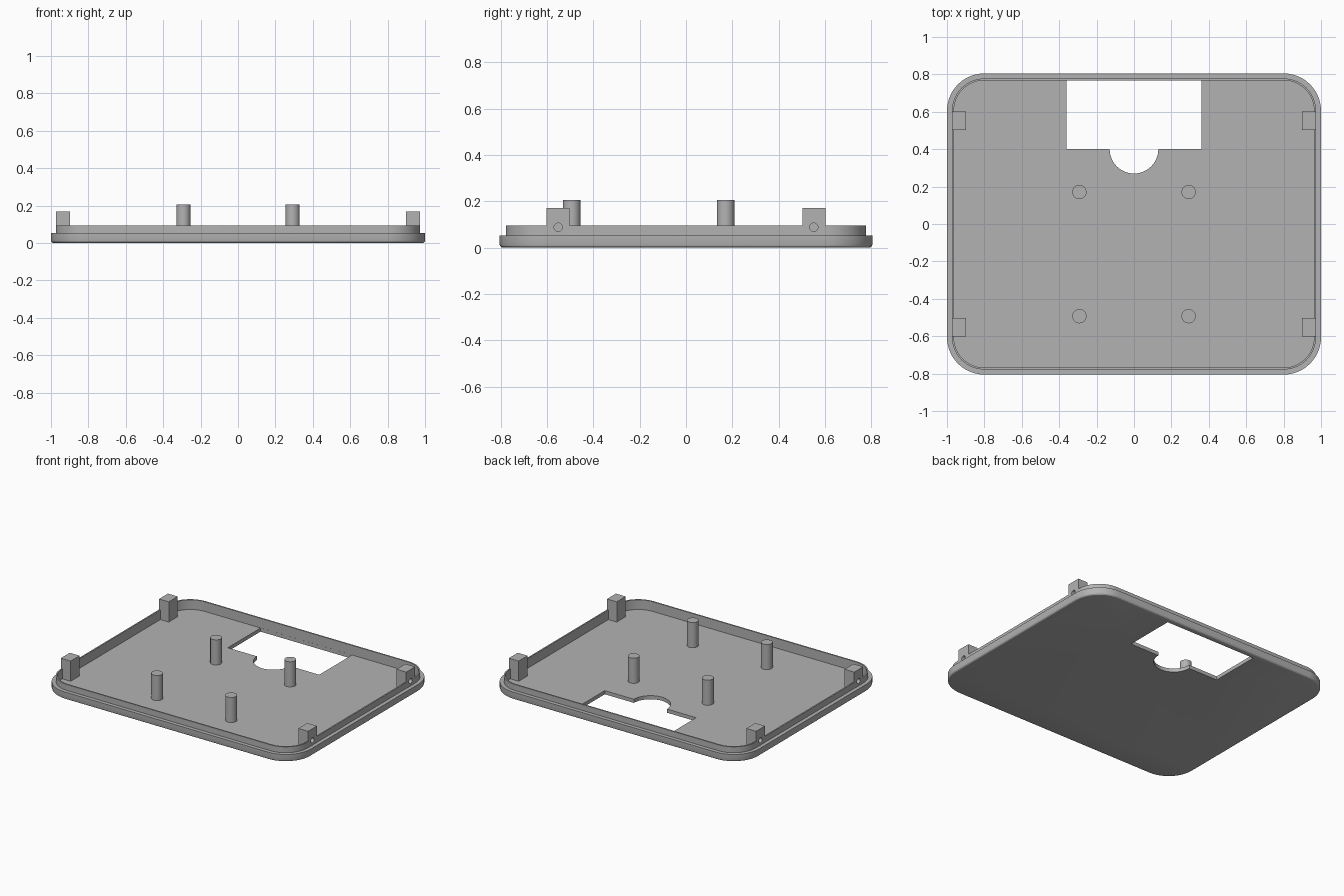
import bpy, bmesh, math

if "Cube" in bpy.data.objects:
    bpy.data.objects.remove(bpy.data.objects["Cube"])

W, D, R = 1.0, 0.805, 0.2          # half width, half depth, corner radius
FLOOR, STEP, LIP = 0.026, 0.053, 0.095
LIP_OUT, LIP_IN = 0.027, 0.037     # insets of the lip faces

grey = bpy.data.materials.new("grey plastic")
grey.diffuse_color = (0.45, 0.45, 0.45, 1)
grey.use_nodes = True
grey.node_tree.nodes["Principled BSDF"].inputs["Base Color"].default_value = grey.diffuse_color


def make(name, bm):
    bmesh.ops.recalc_face_normals(bm, faces=bm.faces)
    me = bpy.data.meshes.new(name)
    bm.to_mesh(me)
    bm.free()
    me.materials.append(grey)
    ob = bpy.data.objects.new(name, me)
    bpy.context.collection.objects.link(ob)
    return ob


def select(ob):
    bpy.ops.object.select_all(action='DESELECT')
    ob.select_set(True)
    bpy.context.view_layer.objects.active = ob


def cut(ob, cutter):
    mod = ob.modifiers.new("cut", 'BOOLEAN')
    mod.operation, mod.solver, mod.object = 'DIFFERENCE', 'EXACT', cutter
    select(ob)
    bpy.ops.object.modifier_apply(modifier=mod.name)


def smooth(ob):
    select(ob)
    bpy.ops.object.shade_smooth_by_angle(angle=math.radians(30))


def rounded_ring(bm, inset, z, n=14):
    r, ring = R - inset, []
    for q, (sx, sy) in enumerate(((1, 1), (-1, 1), (-1, -1), (1, -1))):
        for i in range(n + 1):
            a = (q + i / n) * math.pi / 2
            ring.append(bm.verts.new((sx * (W - R) + r * math.cos(a),
                                      sy * (D - R) + r * math.sin(a), z)))
    return ring


def cylinder(name, r, h, centre, along_x=False, seg=32):
    bm = bmesh.new()
    bmesh.ops.create_cone(bm, cap_ends=True, segments=seg, radius1=r, radius2=r, depth=h)
    ob = make(name, bm)
    ob.location = centre
    if along_x:
        ob.rotation_euler.y = math.pi / 2
    return ob


# Tray: rounded bottom edge, outer step, thin lip and sunken floor
bm = bmesh.new()
profile = [(0.015, 0), (0.0075, 0.002), (0.002, 0.0075), (0, 0.015), (0, STEP),
           (LIP_OUT, STEP), (LIP_OUT, LIP), (LIP_IN, LIP), (LIP_IN, FLOOR)]
rings = [rounded_ring(bm, i, z) for i, z in profile]
for a, b in zip(rings, rings[1:]):
    for k in range(len(a)):
        j = (k + 1) % len(a)
        bm.faces.new((a[k], a[j], b[j], b[k]))
bm.faces.new(rings[0])
bm.faces.new(rings[-1])
tray = make("tray", bm)

# Floor opening: rectangle with a half-round notch
bm = bmesh.new()
back = D - LIP_IN - 0.0005
pts = [(0.36, 0.4), (0.36, back), (-0.36, back), (-0.36, 0.4)]
pts += [(0.13 * math.cos(a), 0.4 + 0.13 * math.sin(a))
        for a in (math.pi * (1 + i / 28) for i in range(29))]
face = bm.faces.new([bm.verts.new((x, y, -0.05)) for x, y in pts])
new = bmesh.ops.extrude_face_region(bm, geom=[face])["geom"]
bmesh.ops.translate(bm, vec=(0, 0, 0.12),
                    verts=[v for v in new if isinstance(v, bmesh.types.BMVert)])
opening = make("opening_cutter", bm)
cut(tray, opening)
cutters = [opening]

# Corner clip blocks with blind screw holes on the outer faces
for sx in (-1, 1):
    for sy in (-1, 1):
        bm = bmesh.new()
        bmesh.ops.create_cube(bm, size=1)
        z0, z1, x0, x1 = FLOOR - 0.005, 0.17, 0.897, W - LIP_OUT + 0.0008
        for v in bm.verts:
            v.co = (sx * (x1 if v.co.x > 0 else x0),
                    sy * 0.552 + v.co.y * 0.1, z1 if v.co.z > 0 else z0)
        block = make("clip_block", bm)
        hole = cylinder("hole_cutter", 0.018, 0.1, (sx * 0.983, sy * 0.552, 0.088), True, 24)
        bpy.context.view_layer.update()
        cut(block, hole)
        cut(tray, hole)
        smooth(block)
        cutters.append(hole)
smooth(tray)

# Standoff posts
for x in (-0.292, 0.292):
    for y in (0.171, -0.493):
        z0, z1 = FLOOR - 0.005, 0.205
        smooth(cylinder("standoff_post", 0.038, z1 - z0, (x, y, (z0 + z1) / 2)))

for c in cutters:
    bpy.data.objects.remove(c)
